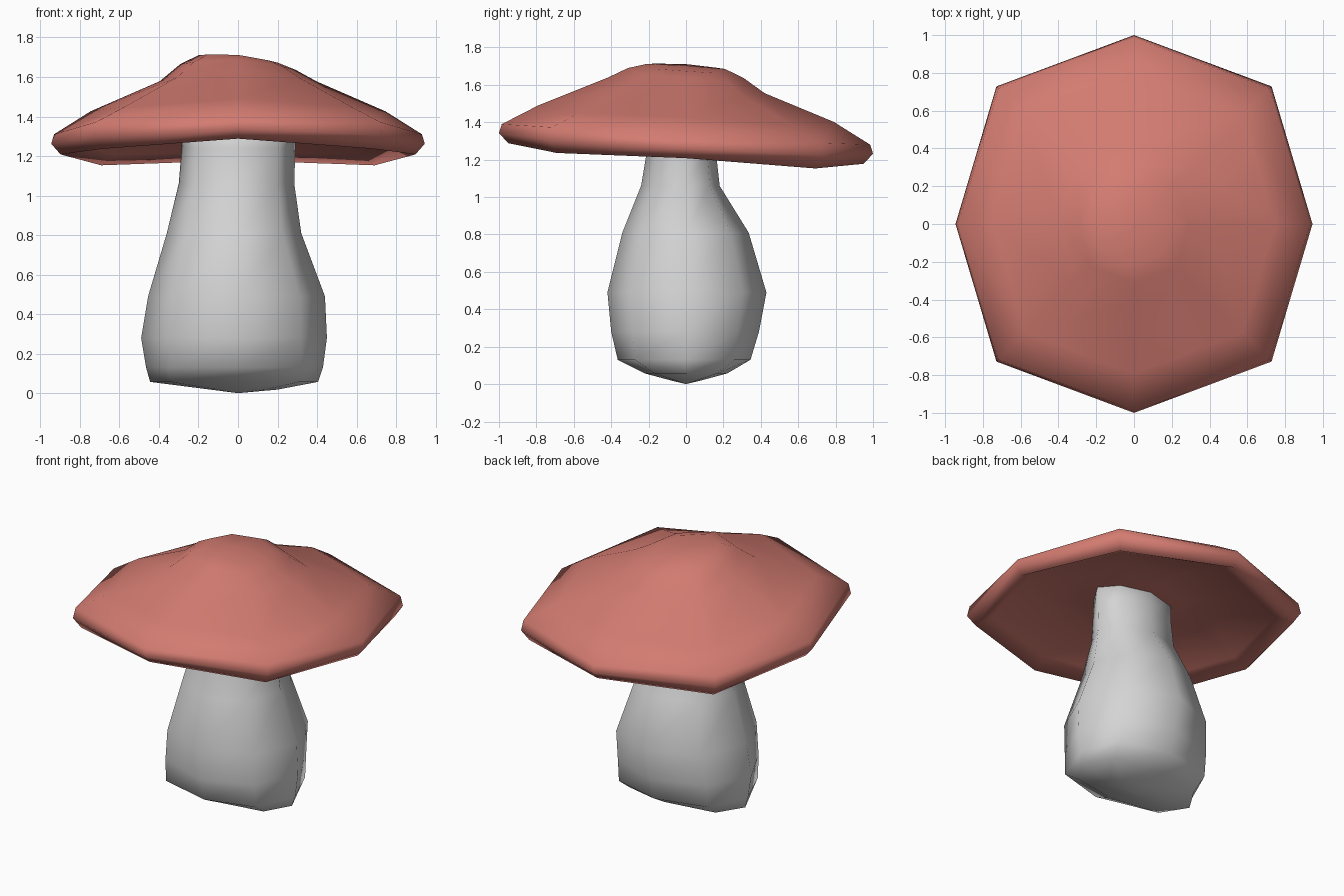
import bpy
import math

if "Cube" in bpy.data.objects:
    bpy.data.objects.remove(bpy.data.objects["Cube"])


def make_material(name, colour):
    mat = bpy.data.materials.new(name)
    mat.use_nodes = True
    mat.diffuse_color = (*colour, 1)
    mat.node_tree.nodes["Principled BSDF"].inputs["Base Color"].default_value = (*colour, 1)
    return mat


def loft(name, rings, start, end, material):
    """Bridge eight-sided rings and close both ends with a fan to a pole."""
    n = 8
    verts = [p for ring in rings for p in ring] + [start, end]
    first, last = len(verts) - 2, len(verts) - 1
    base = (len(rings) - 1) * n
    faces = []
    for k in range(n):
        j = (k + 1) % n
        faces.append((first, j, k))
        faces.append((last, base + k, base + j))
        for r in range(len(rings) - 1):
            a, b = r * n, (r + 1) * n
            faces.append((a + k, a + j, b + j, b + k))
    mesh = bpy.data.meshes.new(name)
    mesh.from_pydata(verts, [], faces)
    mesh.materials.append(material)
    mesh.shade_smooth()
    obj = bpy.data.objects.new(name, mesh)
    bpy.context.collection.objects.link(obj)
    return obj


red = make_material("dusty red", (0.65, 0.2, 0.165))
grey = make_material("pale grey", (0.66, 0.66, 0.66))

# Cap: octagonal rings from the hollow underside, round the rim, to the crown
SIDE, FRONT, BACK = 0.0, 0.08, -0.03
FRONT_CORNER, BACK_CORNER = 0.028, -0.055
tilt = [SIDE, BACK_CORNER, BACK, BACK_CORNER, SIDE, FRONT_CORNER, FRONT, FRONT_CORNER]


def cap_ring(radius, z, tilt_amount, lean=0, corner_lift=0):
    ring = []
    for k in range(8):
        a = k * math.pi / 4
        reach = 1.03 if k % 2 else 1.0
        width = 1.0 if k % 2 else 0.945
        x = radius * reach * width * math.cos(a)
        y = radius * reach * math.sin(a)
        lift = corner_lift if k % 2 else 0
        ring.append((x, y, z + tilt[k] * tilt_amount - lean * x + lift))
    return ring


cap_profile = [
    (0.29, 1.35, 0.2), (0.44, 1.375, 0.5), (0.85, 1.26, 1),
    (0.95, 1.208, 1), (1.0, 1.262, 1, 0, 0.015), (0.985, 1.31, 1, 0, 0.035),
    (0.79, 1.426, 0.8), (0.42, 1.578, 0.75),
    (0.31, 1.65, 0.5, 0.05), (0.21, 1.692, 0.25, 0.095),
]
loft("cap", [cap_ring(*p) for p in cap_profile], (0, 0, 1.36), (0, 0, 1.703), red)


# Stem: oval rings (height, left, right, front, back, fullness of the corners)
def stem_ring(z, left, right, front, back, corner=1):
    ring = []
    for k in range(8):
        c, s = math.cos(k * math.pi / 4), math.sin(k * math.pi / 4)
        full = corner if k % 2 else 1
        ring.append((full * c * (left if c > 0 else right),
                     full * s * (back if s > 0 else front), z))
    return ring


stem_profile = [
    (0.018, 0.2, 0.14, 0.075, 0.075),
    (0.057, 0.405, 0.445, 0.22, 0.22, 1.08),
    (0.13, 0.43, 0.465, 0.365, 0.345, 1.06),
    (0.28, 0.45, 0.49, 0.40, 0.39),
    (0.49, 0.44, 0.455, 0.42, 0.43),
    (0.81, 0.32, 0.36, 0.34, 0.335),
    (1.06, 0.285, 0.30, 0.24, 0.18),
    (1.24, 0.29, 0.285, 0.21, 0.16),
    (1.38, 0.29, 0.285, 0.20, 0.16),
]
loft("stem", [stem_ring(*p) for p in stem_profile], (0, 0, 0), (0, 0, 1.39), grey)
